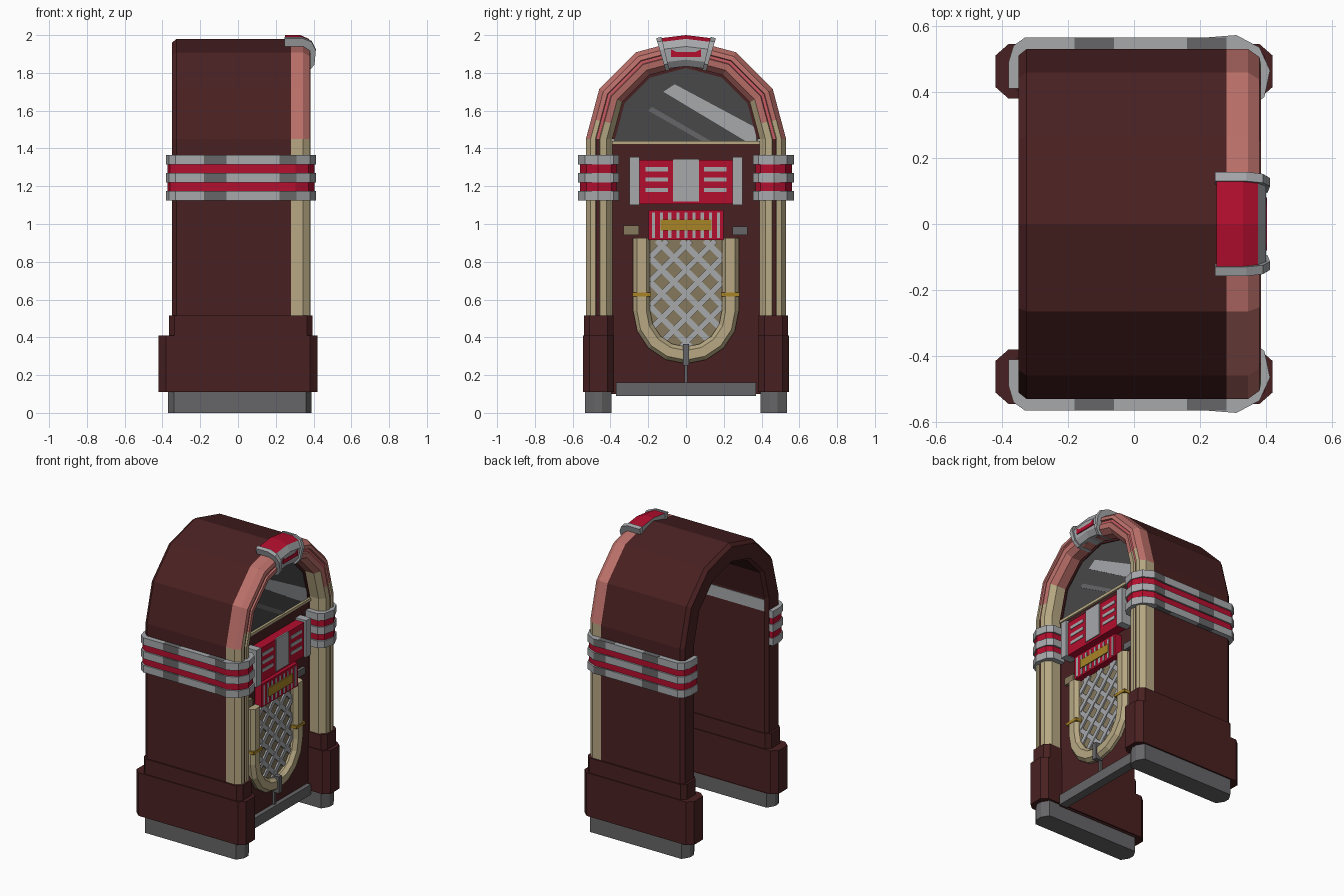
import bpy, bmesh, math

if "Cube" in bpy.data.objects:
    bpy.data.objects.remove(bpy.data.objects["Cube"])

def srgb(r, g, b):
    f = lambda c: c / 12.92 if c <= 0.04045 else ((c + 0.055) / 1.055) ** 2.4
    return tuple(f(c / 255) for c in (r, g, b)) + (1.0,)

COLOURS = {"brown": (73, 32, 33), "tan": (184, 169, 132), "salmon": (188, 112, 106),
           "pink": (200, 92, 98), "red": (180, 14, 46), "chrome": (166, 168, 171),
           "steel": (102, 102, 104), "glass": (72, 72, 73), "gold": (168, 132, 38),
           "khaki": (134, 122, 94)}
NAMES = list(COLOURS)
MATS = []
for n, c in COLOURS.items():
    m = bpy.data.materials.new(n)
    m.diffuse_color = srgb(*c)
    m.use_nodes = True
    m.node_tree.nodes["Principled BSDF"].inputs["Base Color"].default_value = m.diffuse_color
    MATS.append(m)

def build(name, verts, faces, cols):
    """Mesh object; cols is one colour name or one per face."""
    if isinstance(cols, str):
        cols = [cols] * len(faces)
    me = bpy.data.meshes.new(name)
    me.from_pydata(verts, [], faces)
    used = sorted(set(cols))
    for u in used:
        me.materials.append(MATS[NAMES.index(u)])
    for p, c in zip(me.polygons, cols):
        p.material_index = used.index(c)
    bm = bmesh.new()
    bm.from_mesh(me)
    bmesh.ops.recalc_face_normals(bm, faces=bm.faces)
    bm.to_mesh(me)
    bm.free()
    ob = bpy.data.objects.new(name, me)
    bpy.context.collection.objects.link(ob)
    return ob

def prism(name, pts, axis, lo, hi, col, rule=None):
    """Extrude a polygon: axis 'x' takes (y, z) points, axis 'z' takes (x, y)."""
    n = len(pts)
    put = (lambda p, h: (h, *p)) if axis == 'x' else (lambda p, h: (*p, h))
    verts = [put(p, lo) for p in pts] + [put(p, hi) for p in pts]
    faces = [(i, (i + 1) % n, n + (i + 1) % n, n + i) for i in range(n)]
    faces += [tuple(range(n)), tuple(range(n, 2 * n))]
    cols = col
    if rule:
        cols = [rule(pts[i], pts[(i + 1) % n]) for i in range(n)] + [col, col]
    return build(name, verts, faces, cols)

def box(name, x0, x1, y0, y1, z0, z1, col):
    return prism(name, [(y0, z0), (y1, z0), (y1, z1), (y0, z1)], 'x', x0, x1, col)

def sweep(name, section, path, col):
    """Sweep a closed (radius, x) section along (centre z, dir y, dir z) frames."""
    n = len(section)
    verts = [(x, dy * r, cz + dz * r) for cz, dy, dz in path for r, x in section]
    faces, cols = [], []
    for k in range(len(path) - 1):
        for i in range(n):
            j = (i + 1) % n
            f = (k * n + i, k * n + j, (k + 1) * n + j, (k + 1) * n + i)
            faces.append(f)
            cols.append(col if isinstance(col, str) else col(i, sum(verts[v][2] for v in f) / 4))
    faces += [tuple(range(n)), tuple(range(len(verts) - n, len(verts)))]
    end = col if isinstance(col, str) else col(0, verts[0][2])
    return build(name, verts, faces, cols + [end, end])

def arc(cz, angles):
    return [(cz, math.cos(math.radians(a)), math.sin(math.radians(a))) for a in angles]

def plan(x0, x1, y0, y1, cx, cy):
    return [(x0 + cx, y0), (x1 - cx, y0), (x1, y0 + cy), (x1, y1 - cy),
            (x1 - cx, y1), (x0 + cx, y1), (x0, y1 - cy), (x0, y0 + cy)]

# Arched cabinet shell, open at the back
ARCH = arc(1.45, range(0, 181, 30))
path = [(0.1, 1, 0)] + ARCH + [(0.1, -1, 0)]
sweep("cabinet_shell", [(.39, -.33), (.41, -.35), (.51, -.35), (.53, -.325), (.53, .28), (.39, .28)],
      path, "brown")

# Light tube arch with a centre groove; the colour changes above the columns
c30, s30 = ARCH[1][1:]
split = lambda s: (1.45, s * (1 + .4 * (c30 - 1)), .4 * s30)
tube_path = [(0.45, 1, 0), ARCH[0], split(1)] + ARCH[1:-1] + [split(-1), ARCH[-1], (0.45, -1, 0)]
def tube_colour(i, z):
    if i == 4:
        return "brown" if z < 1.45 else "pink"
    limit = 1.45 if i in (0, 1) else 1.7 if i in (7, 8) else 1.53
    return "tan" if z < limit else "salmon"
sweep("light_tube", [(.53, .28), (.53, .345), (.505, .38), (.48, .385), (.476, .374),
                     (.459, .374), (.455, .385), (.42, .38), (.39, .345), (.39, .28)],
      tube_path, tube_colour)

# Crown block and its two clips
sweep("crown", [(.385, .25), (.385, .37), (.42, .395), (.49, .40), (.53, .375), (.55, .33), (.55, .25)],
      arc(1.45, (76, 90, 104)), lambda i, z: "red" if i in (4, 5) else "chrome")
prism("crown_badge", [(-.08, 1.925), (-.05, 1.91), (.05, 1.91), (.08, 1.925), (.08, 1.885),
                      (-.08, 1.885)], 'x', .396, .403, "red")
for s in (1, -1):
    sweep("crown_clip", [(.375, .245), (.375, .375), (.41, .405), (.49, .412), (.535, .39),
                         (.556, .34), (.556, .245)],
          arc(1.45, (90 - s * 16.5, 90 - s * 13.5)), "chrome")

# Both sides: feet, skirts and wrapped bands
for s in (1, -1):
    side = "right" if s > 0 else "left"
    flip = lambda pts: [(x, y * s) for x, y in pts]
    prism(side + "_foot", flip(plan(-.37, .39, .395, .535, .03, .05)), 'z', 0, .115, "steel")
    prism(side + "_skirt", flip(plan(-.42, .42, .38, .545, .04, .035)), 'z', .11, .41, "brown")
    prism(side + "_skirt_step", flip(plan(-.365, .395, .385, .54, .03, .03)), 'z', .40, .515, "brown")
    band = [(-.38, .41), (-.38, .49), (-.365, .54), (-.33, .565), (-.18, .565), (-.06, .565),
            (.08, .565), (.22, .565), (.31, .572), (.38, .535), (.412, .465), (.395, .385),
            (.36, .355), (.26, .355), (.26, .41)]
    def band_colour(a, b):
        mid = (a[0] + b[0]) / 2
        return "steel" if -.18 < mid < -.06 or .22 < mid < .31 else "chrome"
    for z in (1.15, 1.245, 1.34):
        prism(side + "_chrome_band", flip(band), 'z', z - .025, z + .025, "chrome", band_colour)
        # Dark reflections on the upper and lower faces
        for x0, x1 in ((-.18, -.06), (.16, .28)):
            box(side + "_band_reflection", x0, x1, *sorted((s * .5, s * .5645)),
                z - .026, z + .026, "steel")
    red = [(x * .985, .463 + (y - .463) * .89) for x, y in band]
    prism(side + "_red_band", flip(red), 'z', 1.15, 1.34, "red")
    box(side + "_inner_strip", -.33, .23, *sorted((s * .386, s * .395)), 1.36, 1.44, "chrome")

# Front panel and plinth
box("front_panel", .262, .27, -.395, .395, .1, 1.43, "brown")
box("front_plinth", .24, .30, -.37, .37, .09, .16, "steel")

# Window with border, reflections and sill
def dome(r):
    return [(dy * r, cz + dz * r) for cz, dy, dz in ARCH]
sweep("window_border", [(.376, .255), (.376, .275), (.395, .275), (.395, .255)], ARCH, "brown")
prism("window_glass", dome(.385) + [(-.385, 1.42), (.385, 1.42)], 'x', .26, .268, "glass")
prism("wide_reflection", [(-.12, 1.70), (-.06, 1.74), (.37, 1.51), (.37, 1.43), (.33, 1.43)],
      'x', .266, .271, "chrome")
prism("thin_reflection", [(-.20, 1.60), (-.18, 1.62), (.13, 1.44), (.08, 1.44)],
      'x', .266, .271, "steel")
box("window_sill", .26, .285, -.39, .39, 1.42, 1.44, "tan")

# Title display
box("title_display", .265, .335, -.25, .25, 1.105, 1.34, "red")
box("title_centre", .33, .342, -.068, .068, 1.12, 1.345, "chrome")
for s in (1, -1):
    box("title_end_frame", .265, .35, *sorted((s * .245, s * .298)), 1.10, 1.355, "chrome")
    for z in (1.18, 1.235, 1.29):
        box("title_slip", .333, .339, *sorted((s * .095, s * .215)), z - .011, z + .011, "chrome")

# Selector panel with key stripes and side plates
box("selector_panel", .265, .32, -.198, .198, .915, 1.075, "red")
for i in range(9):
    y = -.172 + i * .043
    box("selector_key", .318, .323, y - .008, y + .008, .925, 1.06, "chrome")
box("selector_bar", .318, .328, -.135, .135, .965, 1.025, "gold")
box("coin_plate", .265, .29, -.332, -.25, .942, .992, "khaki")
box("button_plate", .265, .29, .245, .325, .942, .988, "steel")

# Speaker grille: backing, lattice, surrounding tube
GZ, GR = .54, .20
U = arc(GZ, [180 + 22.5 * i for i in range(9)])
prism("grille_backing", [(dy * GR, cz + dz * GR) for cz, dy, dz in U] + [(GR, .92), (-GR, .92)],
      'x', .265, .275, "khaki")
inside = lambda y, z: abs(y) < .195 and z < .915 and (z > GZ or math.hypot(y, z - GZ) < .195)
h = .011
for s in (1, -1):
    for k in range(-4, 5):
        # Points on the diagonal through (0, zc)
        zc = .63 + k * .128
        ts = [t / 200 for t in range(-40, 41) if inside(t / 200, zc + s * t / 200)]
        if len(ts) < 5:
            continue
        a, b = ts[0], ts[-1]
        prism("grille_bar", [(a - h, zc + s * (a + h)), (a + h, zc + s * (a - h)),
                             (b + h, zc + s * (b - h)), (b - h, zc + s * (b + h))],
              'x', .274, .284 + .002 * s, "chrome")
sweep("grille_tube", [(.28, .265), (.28, .29), (.26, .315), (.21, .315), (.19, .29), (.19, .265)],
      [(.925, -1, 0)] + U + [(.925, 1, 0)], "tan")
for s in (1, -1):
    box("grille_ring", .265, .318, *sorted((s * .186, s * .284)), .617, .637, "gold")
box("grille_clip", .265, .325, -.016, .016, .25, .365, "steel")
box("grille_stem", .265, .285, -.008, .008, .155, .26, "steel")
